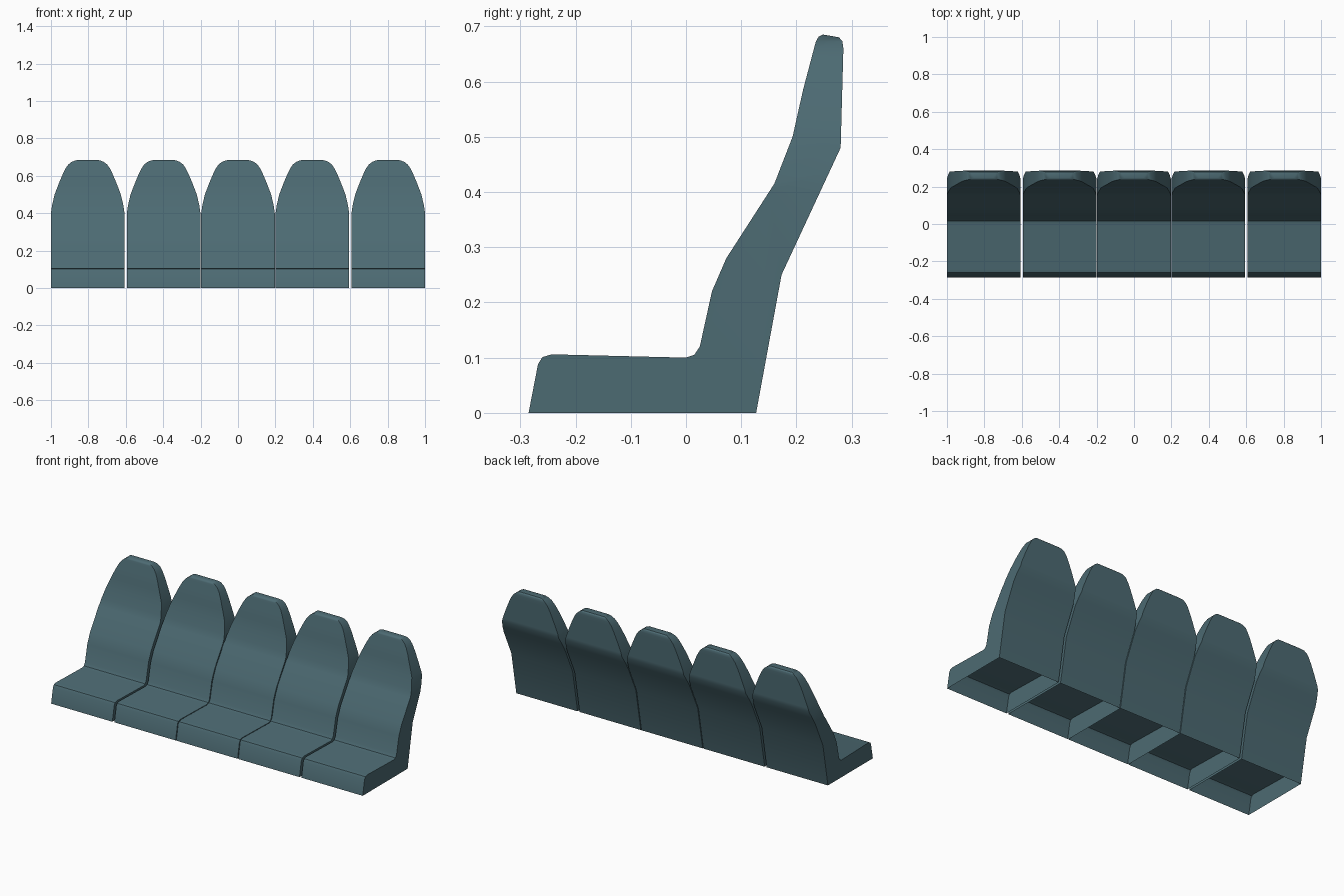
import bpy, bmesh, math
from mathutils import Vector

if "Cube" in bpy.data.objects:
    bpy.data.objects.remove(bpy.data.objects["Cube"])

# Side profile of one seat (y, z), starting at the bottom front
PROFILE = [(-.285, 0), (-.268, .088), (-.26, .101), (-.243, .106), (0, .10),
           (.015, .105), (.025, .12), (.047, .22), (.073, .28), (.16, .415),
           (.193, .50), (.212, .585), (.235, .672), (.24, .681), (.248, .685),
           (.277, .68), (.283, .673), (.285, .66), (.28, .48), (.173, .25), (.127, 0)]

# Front outline: height and half width, tapering to a rounded head
OUTLINE = [(0, .1965), (.40, .1965), (.44, .191), (.50, .177), (.56, .154),
           (.61, .133), (.64, .118), (.66, .104), (.674, .086), (.681, .068), (.685, .05)]


def half_width(z):
    for (z0, w0), (z1, w1) in zip(OUTLINE, OUTLINE[1:]):
        if z <= z1:
            return w0 + (w1 - w0) * (z - z0) / (z1 - z0)
    return OUTLINE[-1][1]


fabric = bpy.data.materials.new("teal_fabric")
fabric.diffuse_color = (.073, .145, .170, 1)
fabric.use_nodes = True
fabric.node_tree.nodes["Principled BSDF"].inputs["Base Color"].default_value = fabric.diffuse_color


def make_seat(name, x):
    bm = bmesh.new()
    # Extrude the side profile across the seat
    side = bm.faces.new([bm.verts.new((-.1, y, z)) for y, z in PROFILE])
    ext = bmesh.ops.extrude_face_region(bm, geom=[side], use_keep_orig=True)
    new = [v for v in ext["geom"] if isinstance(v, bmesh.types.BMVert)]
    bmesh.ops.translate(bm, verts=new, vec=(.2, 0, 0))
    # Slice the backrest at the outline heights, then taper its width
    for z, _ in OUTLINE[1:-1]:
        bmesh.ops.bisect_plane(bm, geom=bm.verts[:] + bm.edges[:] + bm.faces[:],
                               dist=1e-5, plane_co=Vector((0, 0, z)),
                               plane_no=Vector((0, 0, 1)))
    for v in bm.verts:
        v.co.x = math.copysign(half_width(v.co.z), v.co.x)
    bmesh.ops.recalc_face_normals(bm, faces=bm.faces[:])
    # The shell is open underneath
    under = [f for f in bm.faces if all(v.co.z < 1e-4 for v in f.verts)]
    bmesh.ops.delete(bm, geom=under, context='FACES')
    mesh = bpy.data.meshes.new(name)
    bm.to_mesh(mesh)
    bm.free()
    mesh.materials.append(fabric)
    mesh.shade_smooth()
    mesh.set_sharp_from_angle(angle=math.radians(35))
    seat = bpy.data.objects.new(name, mesh)
    seat.location.x = x
    bpy.context.collection.objects.link(seat)


# Row of five seats with narrow gaps
for i, x in enumerate((-.8035, -.3975, 0, .3975, .8035)):
    make_seat(f"seat_{i + 1}", x)
